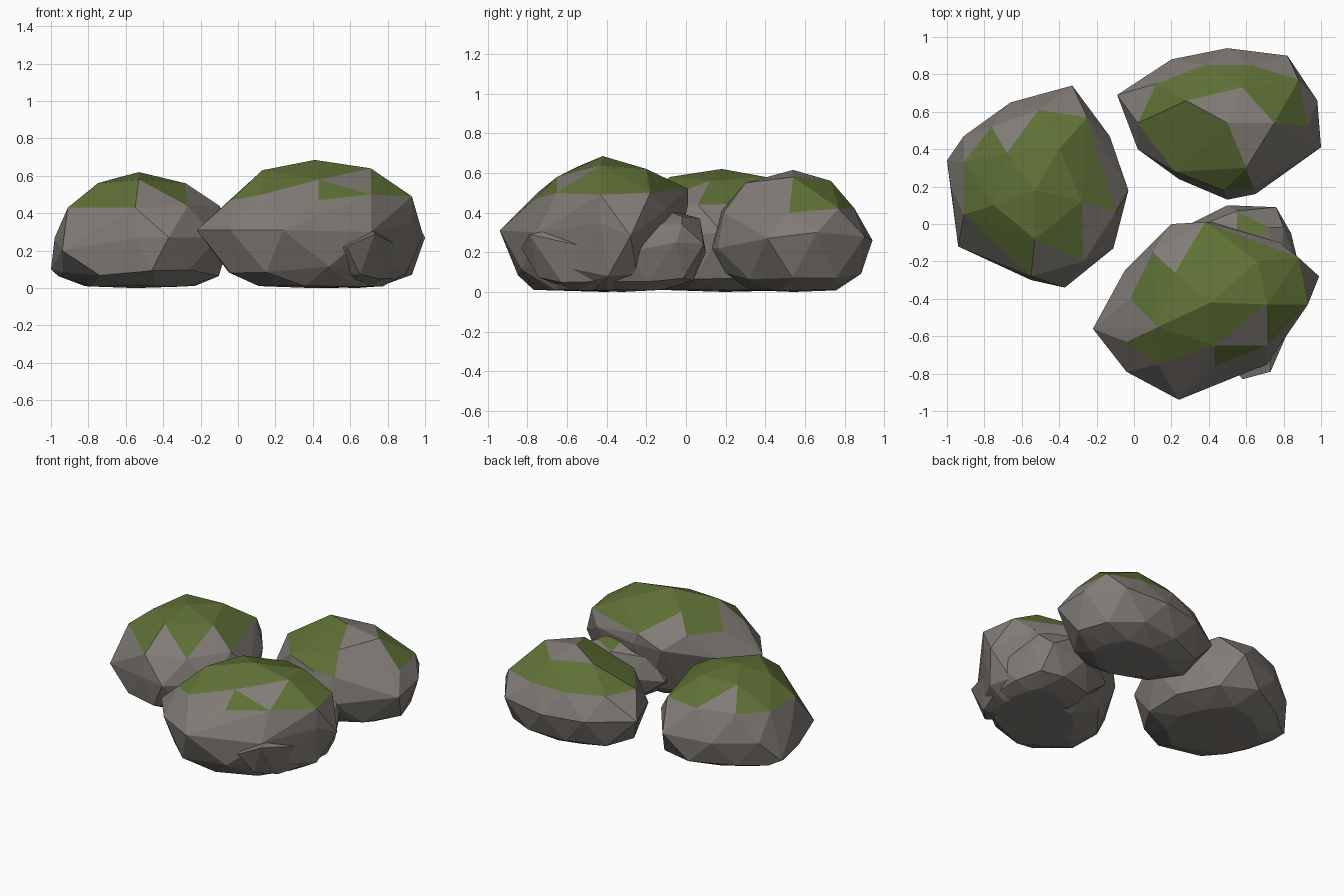
import bpy, bmesh, random
from mathutils import Vector

cube = bpy.data.objects.get("Cube")
if cube:
    bpy.data.objects.remove(cube, do_unlink=True)


def material(name, colour):
    mat = bpy.data.materials.new(name)
    mat.use_nodes = True
    mat.diffuse_color = (*colour, 1)
    mat.node_tree.nodes["Principled BSDF"].inputs["Base Color"].default_value = (*colour, 1)
    return mat


STONE = material("warm_grey_stone", (0.22, 0.20, 0.18))
MOSS = material("moss_green", (0.115, 0.165, 0.037))


def rock(name, girth, crown, lower_rings, moss_height, bare_spots=()):
    """Faceted boulder: a girth outline, crown points above and staggered rings below."""
    rng = random.Random(4)
    girth = [Vector(p) for p in girth]
    centre = sum(girth, Vector()) / len(girth)
    points = girth + [Vector(p) for p in crown]
    for step, (scale, z, shift_x, shift_y) in enumerate(lower_rings):
        for i, p in enumerate(girth):
            # Every other ring sits between the girth corners
            q = (p + girth[i - 1]) / 2 if step % 2 == 0 else p
            r = scale * rng.uniform(0.97, 1.03)
            points.append(Vector((centre.x + (q.x - centre.x) * r + shift_x,
                                  centre.y + (q.y - centre.y) * r + shift_y,
                                  z * rng.uniform(0.75, 1.25))))
    points.append(Vector((centre.x, centre.y, 0)))

    bm = bmesh.new()
    for p in points:
        bm.verts.new(p)
    hull = bmesh.ops.convex_hull(bm, input=bm.verts)
    loose = {v for v in hull["geom_interior"] + hull["geom_unused"]
             if isinstance(v, bmesh.types.BMVert)}
    bmesh.ops.delete(bm, geom=list(loose), context="VERTS")
    bmesh.ops.recalc_face_normals(bm, faces=bm.faces)

    # Moss covers the high faces, apart from a few bare spots
    for f in bm.faces:
        mossy = min(v.co.z for v in f.verts) > moss_height and f.normal.z > 0
        f.material_index = int(mossy)
    upper = [f for f in bm.faces if f.normal.z > 0]
    for x, y in bare_spots:
        spot = min(upper, key=lambda f: (f.calc_center_median().xy - Vector((x, y))).length)
        spot.material_index = 0

    mesh = bpy.data.meshes.new(name)
    bm.to_mesh(mesh)
    bm.free()
    mesh.materials.append(STONE)
    mesh.materials.append(MOSS)
    obj = bpy.data.objects.new(name, mesh)
    bpy.context.collection.objects.link(obj)


# Left-hand boulder, broad and low
rock("side_boulder",
     girth=[(-1, .34, .1), (-.91, .47, .25), (-.66, .65, .25), (-.33, .74, .27),
            (-.13, .47, .3), (-.03, .18, .3), (-.11, -.13, .27), (-.37, -.34, .27),
            (-.55, -.3, .27), (-.94, -.12, .2), (-.98, .2, .27)],
     crown=[(-.91, .05, .43), (-.91, .33, .43), (-.76, .52, .44), (-.51, .61, .45),
            (-.25, .57, .45), (-.1, .06, .44), (-.27, -.2, .44), (-.55, -.28, .43),
            (-.68, .38, .58), (-.53, -.08, .58), (-.75, .1, .56), (-.28, .12, .56),
            (-.4, .4, .58), (-.53, .18, .62)],
     lower_rings=[(.95, .08, 0, 0), (.6, .01, 0, 0)],
     moss_height=.4, bare_spots=[(-.65, .51), (-.45, -.19), (-.21, -.01)])

# Boulder at the back
rock("back_boulder",
     girth=[(-.09, .69, .27), (.2, .88, .26), (.5, .94, .26), (.82, .9, .28), (.98, .66, .3),
            (1, .41, .27), (.65, .16, .22), (.5, .13, .22), (.24, .24, .24), (.02, .4, .27)],
     crown=[(.02, .54, .42), (.12, .75, .42), (.38, .85, .42), (.63, .85, .42),
            (.88, .77, .42), (.93, .52, .4), (.64, .19, .4), (.48, .18, .41),
            (.22, .28, .42), (.28, .66, .58), (.58, .73, .56), (.75, .54, .58),
            (.5, .54, .615), (.6, .3, .55)],
     lower_rings=[(.88, .08, 0, 0), (.53, .01, 0, 0)],
     moss_height=.36, bare_spots=[(.45, .64), (.61, .6), (.62, .46)])

# Tall boulder at the front, leaning back
rock("front_boulder",
     girth=[(-.22, -.56, .31), (-.05, -.25, .36), (.2, 0, .44), (.42, .01, .44),
            (.78, -.1, .42), (.99, -.28, .28), (.93, -.43, .35), (.71, -.75, .3),
            (.24, -.94, .31), (-.04, -.79, .31)],
     crown=[(-.04, -.63, .47), (.13, -.75, .5), (.43, -.76, .47), (.71, -.65, .5),
            (.93, -.43, .49), (.88, -.18, .5), (.38, .01, .52), (.1, -.15, .52),
            (-.02, -.4, .49), (.13, -.55, .63), (.43, -.65, .58), (.71, -.43, .64),
            (.66, -.2, .62), (.22, -.26, .62), (.41, -.42, .685)],
     lower_rings=[(.88, .1, .02, -.03), (.55, .01, .05, -.06)],
     moss_height=.455, bare_spots=[(.23, -.13), (.62, -.58)])

# Small stone half buried in the front boulder
rock("buried_stone",
     girth=[(.2, -.05, .2), (.5, .1, .2), (.76, .09, .24), (.84, -.05, .25), (.9, -.3, .2),
            (.83, -.56, .24), (.73, -.79, .29), (.58, -.83, .22), (.35, -.5, .2)],
     crown=[(.3, -.03, .35), (.55, .07, .37), (.72, -.02, .38), (.8, -.02, .34),
            (.55, -.15, .43), (.72, -.6, .33)],
     lower_rings=[(.88, .06, 0, 0), (.5, .01, 0, 0)],
     moss_height=.36)
